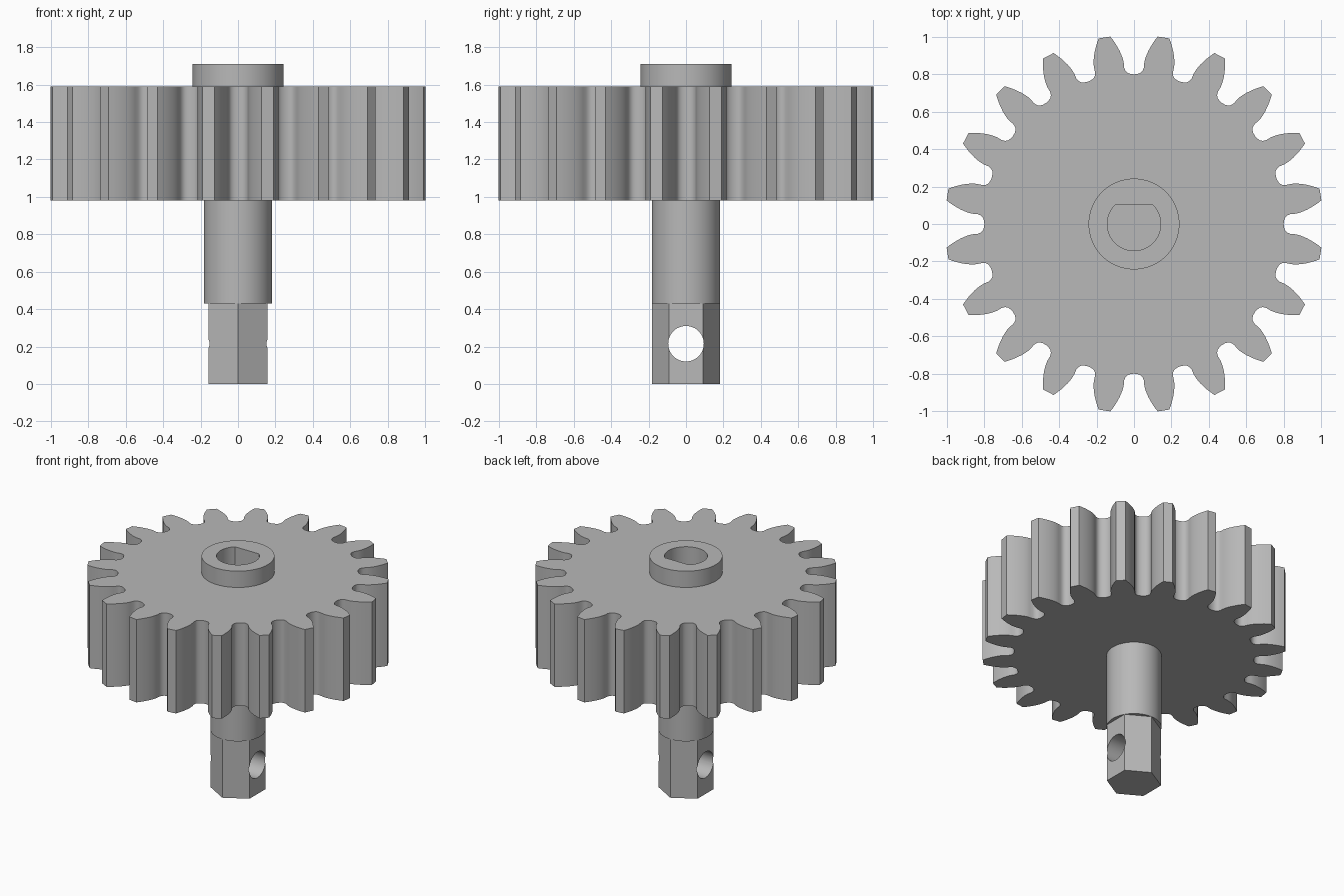
import bpy, bmesh, math

if "Cube" in bpy.data.objects:
    bpy.data.objects.remove(bpy.data.objects["Cube"], do_unlink=True)

# One plain grey for the whole part
grey = bpy.data.materials.new("plain grey")
grey.use_nodes = True
colour = (0.48, 0.48, 0.48, 1)
grey.diffuse_color = colour
grey.node_tree.nodes["Principled BSDF"].inputs["Base Color"].default_value = colour


def extrude(name, outline, z0, z1):
    """Closed prism from a counter-clockwise outline."""
    bm = bmesh.new()
    base = bm.faces.new([bm.verts.new((x, y, z0)) for x, y in outline])
    top = bmesh.ops.extrude_face_region(bm, geom=[base])["geom"]
    verts = [v for v in top if isinstance(v, bmesh.types.BMVert)]
    bmesh.ops.translate(bm, verts=verts, vec=(0, 0, z1 - z0))
    bmesh.ops.recalc_face_normals(bm, faces=bm.faces)
    mesh = bpy.data.meshes.new(name)
    bm.to_mesh(mesh)
    bm.free()
    mesh.materials.append(grey)
    obj = bpy.data.objects.new(name, mesh)
    bpy.context.collection.objects.link(obj)
    return obj


def activate(obj):
    bpy.ops.object.select_all(action="DESELECT")
    obj.select_set(True)
    bpy.context.view_layer.objects.active = obj


def cut(obj, cutter):
    activate(obj)
    mod = obj.modifiers.new("cut", "BOOLEAN")
    mod.operation, mod.solver, mod.object = "DIFFERENCE", "EXACT", cutter
    bpy.ops.object.modifier_apply(modifier=mod.name)


def circle(r, n=64, start=0.0):
    return [(r * math.cos(start + math.tau * i / n), r * math.sin(start + math.tau * i / n))
            for i in range(n)]


def gear_outline(teeth=20, tip=1.01, pressure=math.radians(20)):
    """Involute teeth with rounded roots, one gap centred on the x axis."""
    pitch = tip * teeth / (teeth + 2)
    base = pitch * math.cos(pressure)
    inv = lambda a: math.tan(a) - a
    step = math.tau / teeth
    # Half of a gap as (angle, radius), from the root floor to the tooth tip
    root = [(0, 0.8), (0.018, 0.802), (0.034, 0.808), (0.046, 0.82), (0.053, 0.838)]
    half = [(w / r, r) for w, r in root]
    for i in range(8):
        r = base + (tip - base) * i / 7
        half.append((step / 4 - inv(pressure) + inv(math.acos(min(1, base / r))), r))
    gap = [(-a, r) for a, r in reversed(half[1:])] + half
    return [(r * math.cos(a + k * step), r * math.sin(a + k * step))
            for k in range(teeth) for a, r in gap]


# Gear wheel, collar, round shaft and hexagonal end
gear = extrude("gear_wheel", gear_outline(), 0.98, 1.59)
collar = extrude("top_collar", circle(0.243), 1.59, 1.71)
shaft = extrude("round_shaft", circle(0.183), 0.43, 0.98)
hex_end = extrude("hex_end", circle(0.183, 6, math.pi / 2), 0, 0.43)

# D-shaped bore through collar and gear
flat = 0.105
bore_r = 0.143
a0 = math.pi - math.asin(flat / bore_r)
sweep = math.tau - (a0 - (math.pi - a0))
arc = [a0 + sweep * i / 48 for i in range(49)]
bore = extrude("bore_cutter", [(bore_r * math.cos(a), bore_r * math.sin(a)) for a in arc], 0.9, 1.8)
cut(gear, bore)
cut(collar, bore)

# Cross hole through the hexagonal end
pin = extrude("pin_cutter", circle(0.095, 48), -0.4, 0.4)
pin.rotation_euler = (0, math.pi / 2, 0)
pin.location = (0, 0, 0.215)
bpy.context.view_layer.update()
cut(hex_end, pin)

for helper in (bore, pin):
    bpy.data.objects.remove(helper, do_unlink=True)

for part in (gear, collar, shaft, hex_end):
    activate(part)
    bpy.ops.object.shade_smooth_by_angle(angle=math.radians(28))
